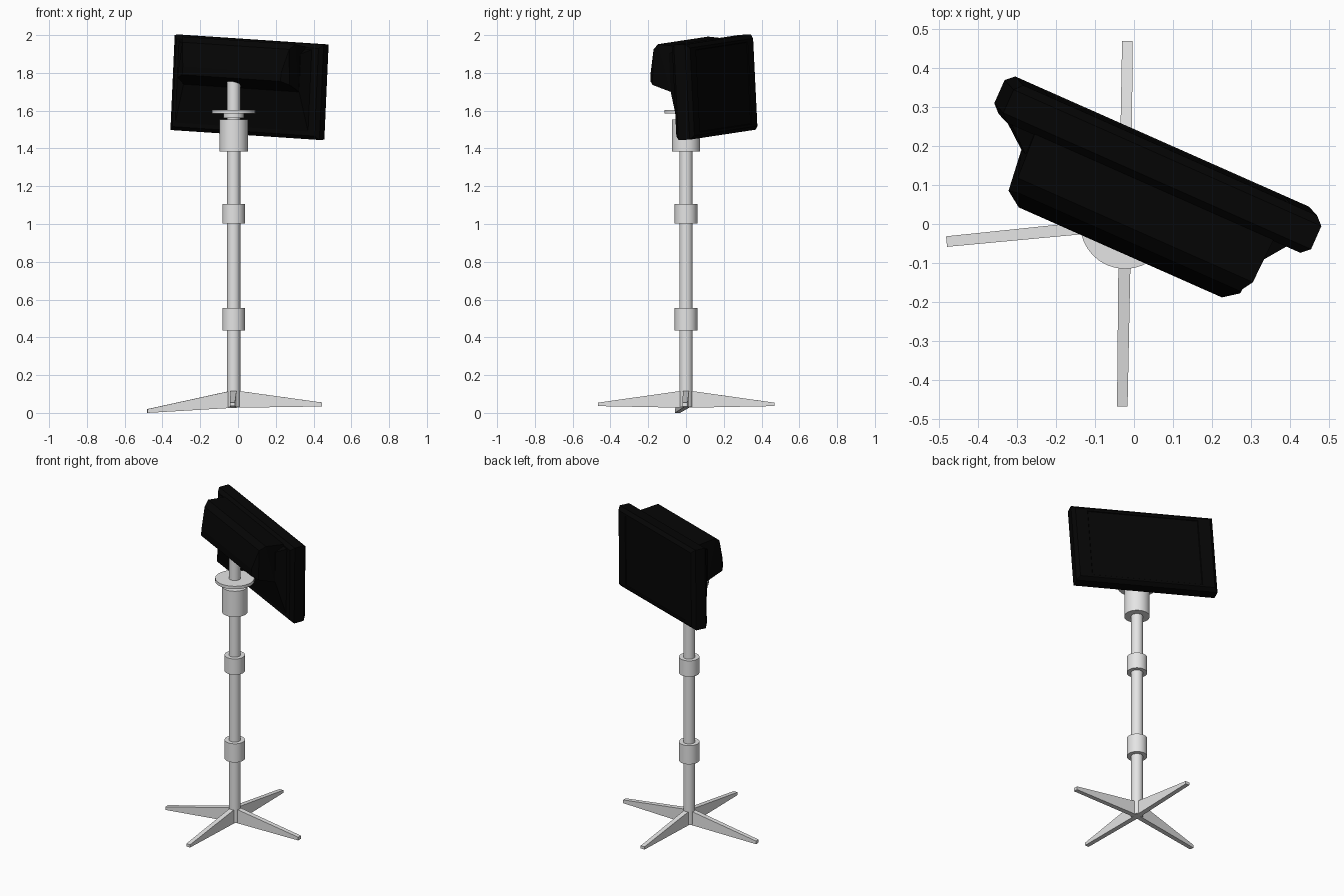
import bpy, bmesh, math
from mathutils import Vector, Matrix

cube = bpy.data.objects.get("Cube")
if cube:
    bpy.data.objects.remove(cube)


def material(name, rgb):
    m = bpy.data.materials.new(name)
    m.use_nodes = True
    m.diffuse_color = (*rgb, 1)
    bsdf = next(n for n in m.node_tree.nodes if n.type == 'BSDF_PRINCIPLED')
    bsdf.inputs["Base Color"].default_value = (*rgb, 1)
    return m


GREY = material("light grey metal", (0.78, 0.78, 0.78))
BLACK = material("black plastic", (0.0015, 0.0015, 0.0015))
POLE_X = -0.023


def make(name, bm, mat, smooth=False):
    bmesh.ops.recalc_face_normals(bm, faces=bm.faces)
    mesh = bpy.data.meshes.new(name)
    bm.to_mesh(mesh)
    bm.free()
    mesh.materials.append(mat)
    obj = bpy.data.objects.new(name, mesh)
    bpy.context.collection.objects.link(obj)
    if smooth:
        bpy.ops.object.select_all(action='DESELECT')
        obj.select_set(True)
        bpy.context.view_layer.objects.active = obj
        bpy.ops.object.shade_smooth_by_angle(angle=math.radians(30))
    return obj


def cylinder(name, radius, z0, z1):
    bm = bmesh.new()
    bmesh.ops.create_cone(bm, cap_ends=True, segments=32, radius1=radius, radius2=radius,
                          depth=z1 - z0, matrix=Matrix.Translation((POLE_X, 0, (z0 + z1) / 2)))
    return make(name, bm, GREY, True)


def loft(bm, a, b):
    """Join two matching loops of points into a closed solid with strip ends."""
    a = [bm.verts.new(p) for p in a]
    b = [bm.verts.new(p) for p in b]
    n = len(a)
    for i in range(n):
        j = (i + 1) % n
        bm.faces.new((a[i], a[j], b[j], b[i]))
    for loop in (a, b):
        for i in range(n // 2 - 1):
            bm.faces.new((loop[i], loop[i + 1], loop[n - 2 - i], loop[n - 1 - i]))


# Stand pole, collars, cup and disc
cylinder("pole", 0.035, 0.03, 1.79)
cylinder("lower_collar", 0.06, 0.435, 0.556)
cylinder("middle_collar", 0.06, 1.003, 1.106)
cylinder("top_cup", 0.075, 1.385, 1.552)
cylinder("disc_hub", 0.055, 1.562, 1.584)
cylinder("disc", 0.115, 1.584, 1.603)


# Tapered feet
def foot(name, x, y, low, high):
    root, tip = Vector((POLE_X, 0, 0)), Vector((x, y, 0))
    side = (tip - root).normalized().cross(Vector((0, 0, 1)))

    def section(p, half, z0, z1):
        return [p + side * s * half + Vector((0, 0, z))
                for s, z in ((-1, z0), (1, z0), (1, z1), (-1, z1))]

    bm = bmesh.new()
    loft(bm, section(root, 0.016, 0.027, 0.12), section(tip, 0.0135, low, high))
    make(name, bm, GREY)


foot("front_foot", -0.03, -0.467, 0.036, 0.054)
foot("back_foot", -0.017, 0.469, 0.036, 0.054)
foot("left_foot", 0.445, -0.005, 0.034, 0.055)
foot("right_foot", -0.48, -0.045, 0.0, 0.02)

# Display frame, turned and slightly tilted
head = bpy.data.objects.new("head_pivot", None)
head.location = (0.061, 0.152, 1.724)
head.rotation_euler = [math.radians(d) for d in (1.5, 3.5, -23.9)]
head.hide_render = True
bpy.context.collection.objects.link(head)

# Screen slab with chamfered front and back rims and a shallow panel on its back
bm = bmesh.new()
bmesh.ops.create_cube(bm, size=1, matrix=Matrix.Diagonal((0.864, 0.105, 0.505, 1)))
rims = [e for e in bm.edges if abs(e.verts[0].co.y - e.verts[1].co.y) < 0.01]
bmesh.ops.bevel(bm, geom=rims, offset=0.02, segments=1, affect='EDGES')
back = max(bm.faces, key=lambda f: f.calc_center_median().y)
bmesh.ops.inset_region(bm, faces=[back], thickness=0.02)
bmesh.ops.scale(bm, verts=back.verts, vec=(0.85, 1, 1))
bmesh.ops.inset_region(bm, faces=[back], thickness=0.004, depth=-0.004)
make("screen", bm, BLACK).parent = head

# Sloped panel between slab and housing
bm = bmesh.new()
loft(bm, [(-0.4, -0.05, -0.22), (0.375, -0.05, -0.22), (0.375, -0.05, 0.225), (-0.4, -0.05, 0.225)],
     [(-0.335, -0.107, 0.0), (0.335, -0.107, 0.0), (0.335, -0.107, 0.2), (-0.335, -0.107, 0.2)])
make("sloped_panel", bm, BLACK).parent = head

# Housing: side profile as (half width, depth, height), lofted across
profile = [(0.335, -0.05, -0.03), (0.335, -0.11, 0.0), (0.325, -0.215, 0.038), (0.285, -0.243, 0.055),
           (0.285, -0.24, 0.1), (0.31, -0.205, 0.225), (0.33, -0.17, 0.253), (0.335, -0.05, 0.237)]
bm = bmesh.new()
loft(bm, [(-w, y, z) for w, y, z in profile], profile)
make("housing", bm, BLACK).parent = head
